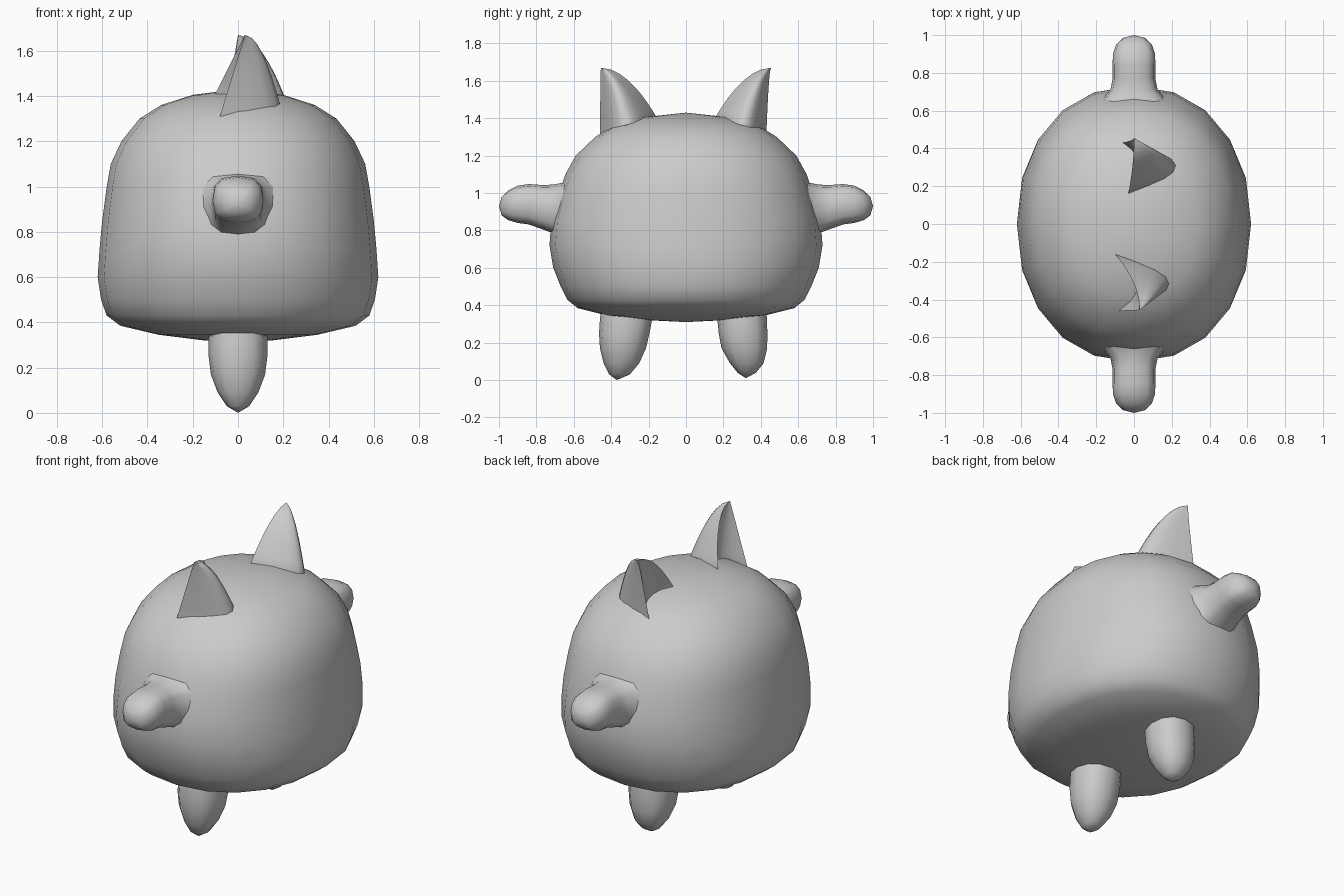
import bpy, bmesh, math
from mathutils import Vector

if "Cube" in bpy.data.objects:
    bpy.data.objects.remove(bpy.data.objects["Cube"])

grey = bpy.data.materials.new("soft grey")
grey.diffuse_color = (0.6, 0.6, 0.6, 1)
grey.use_nodes = True
grey.node_tree.nodes["Principled BSDF"].inputs["Base Color"].default_value = grey.diffuse_color


def loft(name, rings, start=None, end=None, angle=60):
    """Skin a list of rings, closing each end with a point or a flat cap."""
    bm = bmesh.new()
    loops = [[bm.verts.new(p) for p in ring] for ring in rings]
    n = len(loops[0])
    for lo, hi in zip(loops, loops[1:]):
        for i in range(n):
            j = (i + 1) % n
            bm.faces.new((lo[i], lo[j], hi[j], hi[i]))
    for loop, point in ((loops[0], start), (loops[-1], end)):
        if point is None:
            bm.faces.new(loop)
        else:
            tip = bm.verts.new(point)
            for i in range(n):
                bm.faces.new((loop[i], loop[(i + 1) % n], tip))
    bmesh.ops.recalc_face_normals(bm, faces=bm.faces)
    mesh = bpy.data.meshes.new(name)
    bm.to_mesh(mesh)
    bm.free()
    mesh.materials.append(grey)
    ob = bpy.data.objects.new(name, mesh)
    bpy.context.collection.objects.link(ob)
    bpy.ops.object.select_all(action='DESELECT')
    ob.select_set(True)
    bpy.context.view_layer.objects.active = ob
    bpy.ops.object.shade_smooth_by_angle(angle=math.radians(angle))
    return ob


def oval(a, b, n, power=2.0):
    """Superellipse outline as 2D points."""
    pts = []
    for i in range(n):
        t = 2 * math.pi * i / n
        c, s = math.cos(t), math.sin(t)
        pts.append((a * math.copysign(abs(c) ** (2 / power), c),
                    b * math.copysign(abs(s) ** (2 / power), s)))
    return pts


# Rounded, slightly bell-shaped body: height, half width, half depth
profile = [(.32, .15, .20), (.345, .35, .42), (.385, .52, .58), (.43, .58, .635),
           (.50, .605, .67), (.60, .62, .71), (.72, .612, .73), (.85, .60, .72),
           (1.0, .58, .68), (1.1, .562, .645), (1.2, .515, .59), (1.3, .435, .485),
           (1.36, .34, .39), (1.405, .20, .23)]
loft("body", [[(x, y, z) for x, y in oval(a, b, 20, 2.2)] for z, a, b in profile],
     (0, 0, .31), (0, 0, 1.43))

# Stubby arms: distance from centre, centre height, half width, half height
arm = [(.56, .90, .26, .19), (.66, .905, .17, .15), (.71, .915, .125, .13),
       (.77, .925, .113, .118), (.84, .94, .113, .108), (.90, .94, .112, .10),
       (.95, .935, .095, .08), (.985, .93, .06, .05)]
for name, side in (("front_arm", -1), ("back_arm", 1)):
    loft(name, [[(x, side * d, zc + z) for x, z in oval(w, h, 12, 2.8)]
                for d, zc, w, h in arm], end=(0, side, .93))

# Pointed legs: height, centre y, half width, half depth
legs = {"front_leg": ([(.03, -.355, .05, .055), (.09, -.345, .09, .095),
                       (.17, -.337, .12, .123), (.25, -.33, .13, .135),
                       (.33, -.32, .13, .14), (.45, -.31, .12, .13)], (0, -.37, 0)),
        "back_leg": ([(.04, .325, .05, .05), (.09, .325, .09, .09),
                      (.17, .312, .12, .122), (.25, .305, .13, .13),
                      (.33, .30, .13, .133), (.45, .295, .12, .125)], (0, .32, .01))}
for name, (rings, tip) in legs.items():
    loft(name, [[(x, yc + y, z) for x, y in oval(w, d, 12, 2.3)]
                for z, yc, w, d in rings], start=tip)


# Cupped ears: crescent base outline that curls up to a point
def ear(name, outer, bulge, inner, hollow, tip):
    outer, bulge, inner, hollow, tip = map(Vector, (outer, bulge, inner, hollow, tip))

    def arc(p, mid, q, steps):
        ctrl = 2 * mid - (p + q) / 2
        return [p * (1 - t) ** 2 + ctrl * 2 * t * (1 - t) + q * t * t
                for t in (i / steps for i in range(steps))]

    base = arc(outer, bulge, inner, 8) + arc(inner, hollow, outer, 6)
    rings = []
    for t in (-.15, 0, .15, .3, .45, .6, .75, .87, .96):
        round_, straight = (1 - max(t, 0)) ** .52, 1 - max(t, 0)
        rings.append([(tip.x + (p.x - tip.x) * (round_ if p.x > tip.x else straight),
                       tip.y + (p.y - tip.y) * round_,
                       p.z + (tip.z - p.z) * t) for p in base])
    loft(name, rings, end=tip, angle=50)


ear("front_ear", (-.08, -.46, 1.31), (.19, -.31, 1.345), (-.10, -.16, 1.41),
    (.02, -.31, 1.38), (.03, -.455, 1.67))
ear("back_ear", (-.06, .43, 1.32), (.22, .31, 1.36), (-.03, .16, 1.41),
    (.03, .31, 1.38), (0, .455, 1.67))
